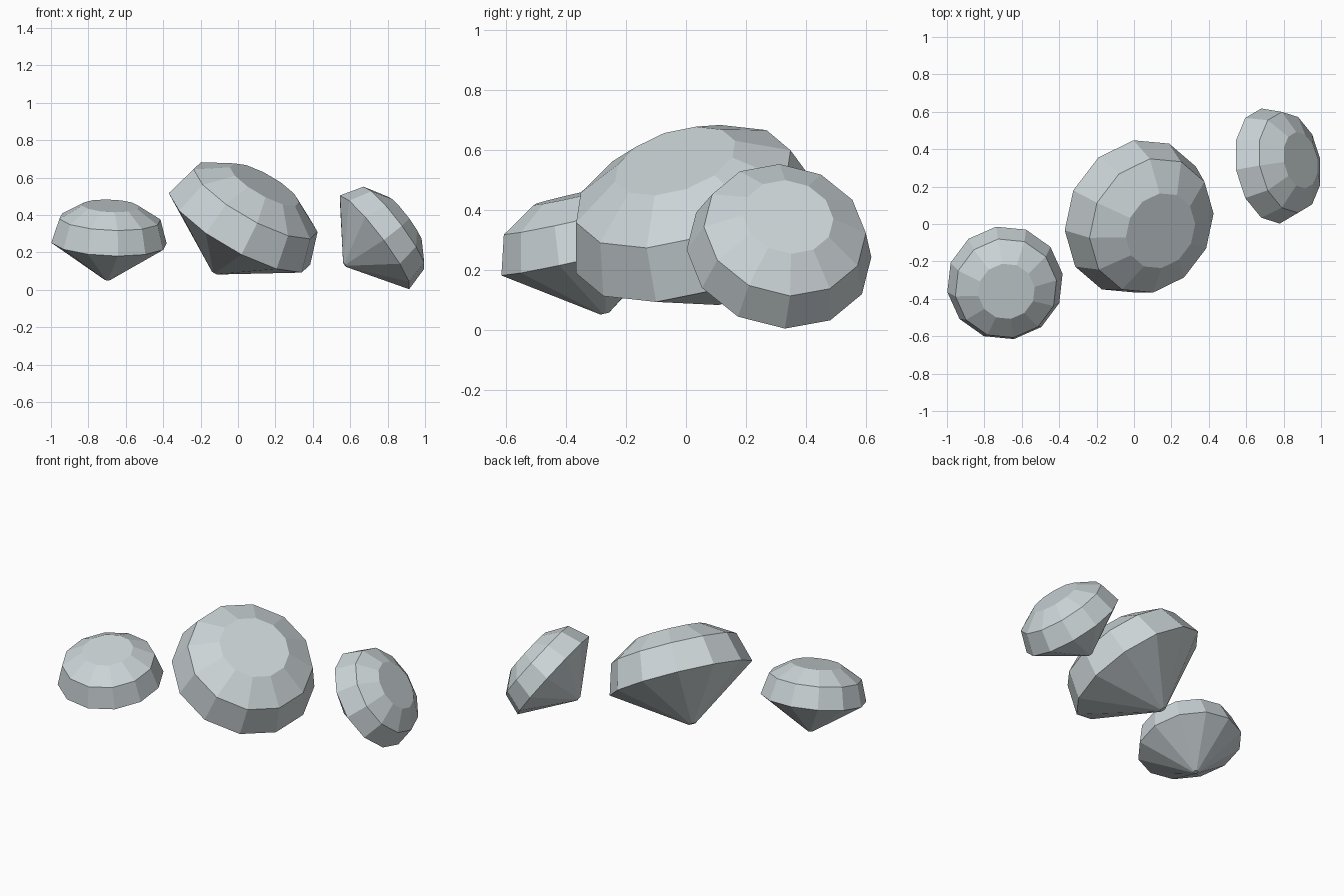
import bpy, bmesh, math
from mathutils import Vector

if "Cube" in bpy.data.objects:
    bpy.data.objects.remove(bpy.data.objects["Cube"])

SIDES = 12
# (radius, height above the girdle), as fractions of the girdle radius, from culet to table
PROFILE = [(0.05, -0.645), (1.0, 0.0), (0.877, 0.42), (0.49, 0.655)]

mat = bpy.data.materials.new("pale grey blue")
mat.diffuse_color = (0.60, 0.66, 0.68, 1)
mat.use_nodes = True
mat.node_tree.nodes["Principled BSDF"].inputs["Base Color"].default_value = mat.diffuse_color


def gem(name, centre, axis, toward, radius):
    """Cut gem: girdle centre, axis through the table, direction of one girdle corner."""
    w = Vector(axis).normalized()
    u = Vector(toward)
    u = (u - w * u.dot(w)).normalized()
    v = w.cross(u)
    bm = bmesh.new()
    rings = []
    for r, h in PROFILE:
        ring = []
        for i in range(SIDES):
            a = 2 * math.pi * i / SIDES
            offset = (u * math.cos(a) + v * math.sin(a)) * r + w * h
            ring.append(bm.verts.new(Vector(centre) + offset * radius))
        rings.append(ring)
    # facets between rings
    for low, high in zip(rings, rings[1:]):
        for i in range(SIDES):
            j = (i + 1) % SIDES
            bm.faces.new((low[i], low[j], high[j], high[i]))
    # culet and table
    bm.faces.new(rings[0][::-1])
    bm.faces.new(rings[-1])
    mesh = bpy.data.meshes.new(name)
    bm.to_mesh(mesh)
    bm.free()
    mesh.materials.append(mat)
    bpy.context.collection.objects.link(bpy.data.objects.new(name, mesh))


a = math.radians(9)
gem("left_gem", (-0.69, -0.315, 0.25), (0.04, -0.22, 0.975),
    (math.cos(a), math.sin(a), 0), 0.312)
gem("large_gem", (0.008, 0.04, 0.326), (0.475, -0.27, 0.837),
    (-0.368, -0.08, 0.209), 0.43)
gem("right_gem", (0.73, 0.31, 0.254), (0.79, 0.15, 0.595),
    (0.187, 0.02, -0.249), 0.312)
